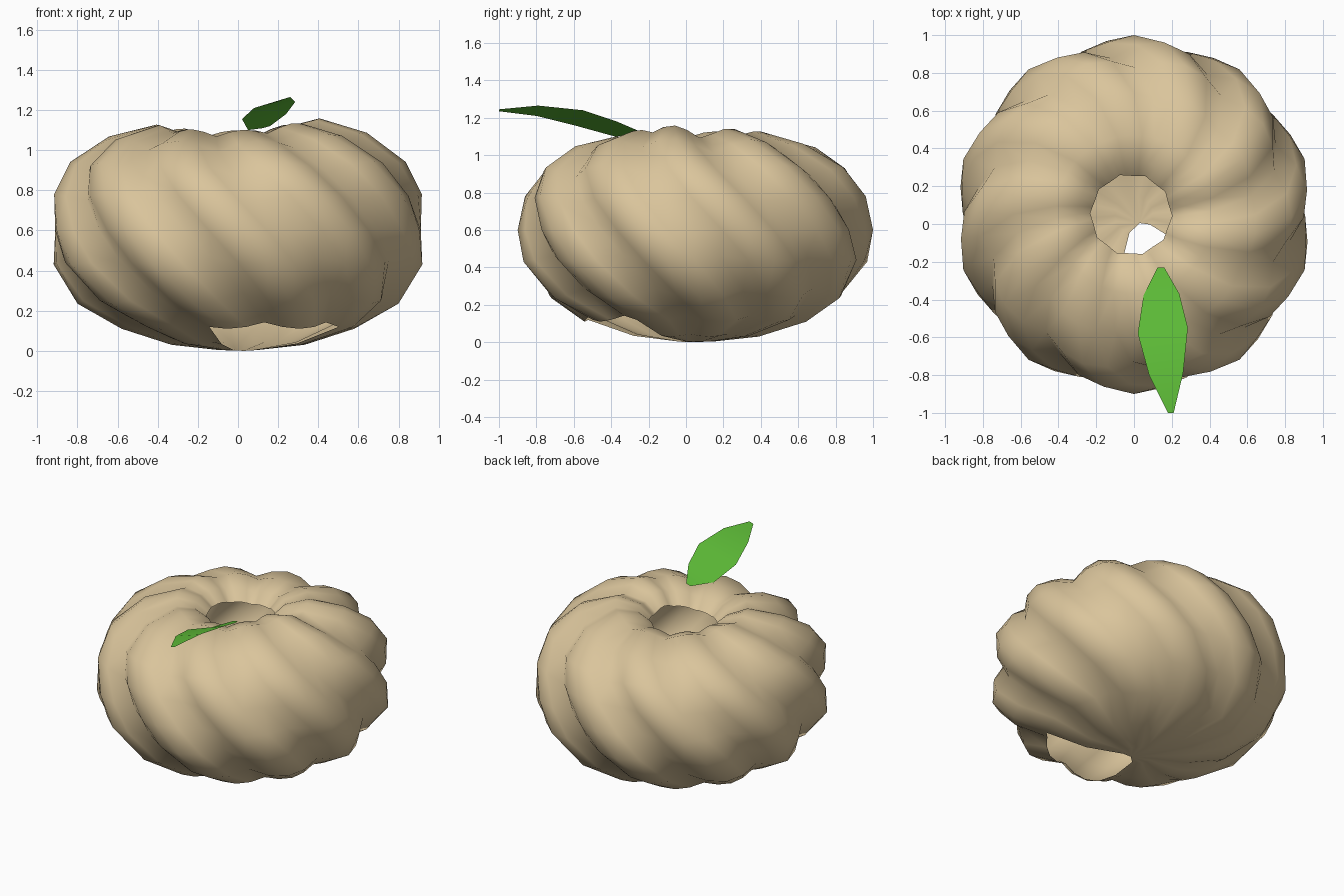
import bpy, math

if "Cube" in bpy.data.objects:
    bpy.data.objects.remove(bpy.data.objects["Cube"])

def material(name, rgb):
    m = bpy.data.materials.new(name)
    m.diffuse_color = (*rgb, 1)
    m.use_nodes = True
    m.node_tree.nodes["Principled BSDF"].inputs["Base Color"].default_value = m.diffuse_color
    return m

def make(name, verts, faces, mat, smooth):
    me = bpy.data.meshes.new(name)
    me.from_pydata(verts, [], faces)
    me.materials.append(mat)
    for p in me.polygons:
        p.use_smooth = smooth
    me.update()
    ob = bpy.data.objects.new(name, me)
    bpy.context.collection.objects.link(ob)
    return ob

tan = material("tan_skin", (0.70, 0.555, 0.33))
green = material("leaf_green", (0.115, 0.52, 0.04))

# Body: ten twisted lobes. Each ring: radius, height, groove depth, twist (degrees)
RINGS = [(.10, .004, .002, 31), (.34, .03, .014, 31), (.595, .11, .035, 31),
         (.80, .235, .07, 20), (.93, .43, .09, 9), (.95, .60, .095, 0),
         (.925, .78, .095, -10), (.835, .94, .08, -19), (.65, 1.065, .055, -27),
         (.42, 1.125, .03, -33), (.28, 1.085, .022, -36), (.205, 1.015, .018, -38)]
LOBES, PER = 10, 4
N = LOBES * PER
CY = 0.05
OPEN_FROM, OPEN_TO = 25, 33      # columns left open in the underside

def crown(a, z):
    """Uneven top: higher to the sides, with one dip on the right."""
    t = min(1, max(0, (z - 0.85) / 0.25))
    d = (math.degrees(a) - 7 + 180) % 360 - 180
    return t * (0.025 * math.cos(2 * a) + 0.02 * math.cos(a)
                - 0.05 * math.exp(-(d / 16) ** 2))

verts = [(0.03, 0.005, 0)]
for i, (r, z, depth, twist) in enumerate(RINGS):
    r0, z0 = RINGS[i - 1][:2] if i else (0, 0)
    r1, z1 = RINGS[min(i + 1, len(RINGS) - 1)][:2]
    dr, dz = r1 - r0, z1 - z0
    length = math.hypot(dr, dz)
    nr, nz = dz / length, -dr / length      # outward profile normal
    cx = -0.015 if i > 9 else 0             # hole sits slightly off centre
    for j in range(N):
        groove = depth * (1 - abs(math.sin(math.pi * j / PER)))
        a = math.radians(j * 360 / N + twist)
        rr = r - nr * groove
        verts.append((cx + rr * math.cos(a), CY + rr * math.sin(a),
                      z - nz * groove + crown(a, z)))

faces = []
for j in range(N):
    k = (j + 1) % N
    gap = OPEN_FROM <= j < OPEN_TO
    if not gap:
        faces.append((0, 1 + k, 1 + j))
    for i in range(len(RINGS) - 1):
        if gap and i < 2:
            continue
        a, b = 1 + i * N, 1 + (i + 1) * N
        faces.append((a + j, a + k, b + k, b + j))
make("lobed_body", verts, faces, tan, True)

# Leaf: tilted, arched blade given by left and right edge points
left = [(.125, -.23, 1.11), (.05, -.38, 1.10), (.02, -.58, 1.155),
        (.08, -.80, 1.21), (.18, -1.0, 1.235)]
right = [(.16, -.23, 1.12), (.24, -.37, 1.18), (.285, -.55, 1.24),
         (.26, -.79, 1.265), (.21, -1.0, 1.245)]
n = len(left)
make("leaf", left + right,
     [(i, i + 1, n + i + 1, n + i) for i in range(n - 1)], green, True)
